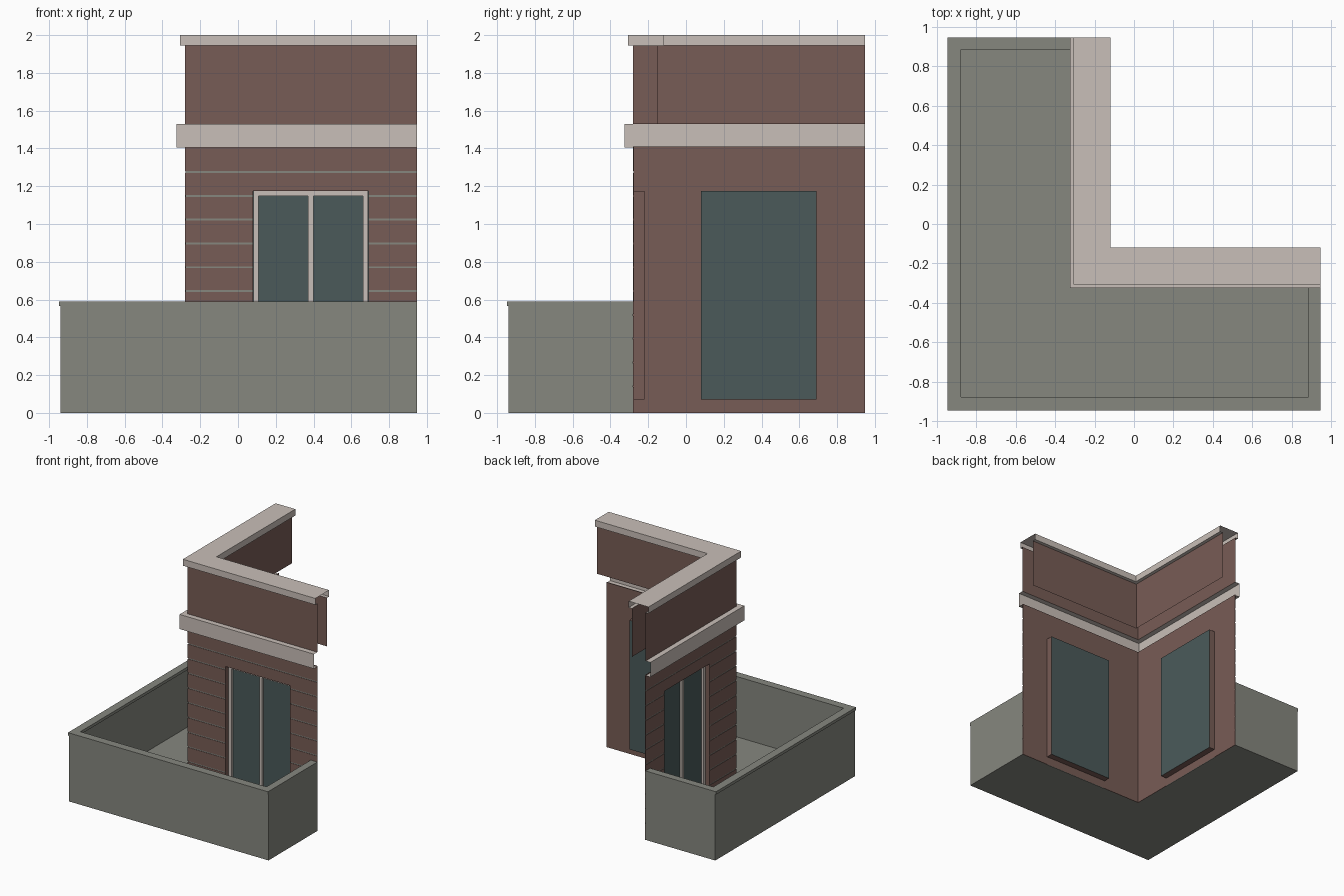
import bpy, bmesh

cube = bpy.data.objects.get("Cube")
if cube:
    bpy.data.objects.remove(cube)

END = 0.947                       # where both wings are cut off
WALL = -0.28                      # outer face of the house
WX0, WX1, WZ0, WZ1 = 0.08, 0.69, 0.07, 1.175   # window opening


def material(name, rgb):
    m = bpy.data.materials.new(name)
    m.use_nodes = True
    m.diffuse_color = (*rgb, 1)
    m.node_tree.nodes["Principled BSDF"].inputs["Base Color"].default_value = (*rgb, 1)
    return m


BRICK = material("red_brown_brick", (0.187, 0.107, 0.092))
CONCRETE = material("grey_concrete", (0.238, 0.242, 0.212))
STONE = material("pale_stone", (0.584, 0.521, 0.479))
GLASS = material("dark_glass", (0.069, 0.102, 0.102))


def finish(bm, name, mat):
    me = bpy.data.meshes.new(name)
    bm.to_mesh(me)
    bm.free()
    me.materials.append(mat)
    ob = bpy.data.objects.new(name, me)
    bpy.context.collection.objects.link(ob)
    return ob


def corner_sweep(name, mat, profile, closed=False):
    """Sweep an (offset, height) profile round the mitred corner."""
    bm = bmesh.new()
    rows = [[bm.verts.new(p) for p in ((END, d, z), (d, d, z), (d, END, z))]
            for d, z in profile]
    pairs = list(zip(rows, rows[1:]))
    if closed:
        pairs.append((rows[-1], rows[0]))
    for a, b in pairs:
        for i in range(2):
            bm.faces.new((a[i], b[i], b[i + 1], a[i + 1]))
    if closed:
        for i in (0, 2):
            bm.faces.new([r[i] for r in rows])
        bmesh.ops.recalc_face_normals(bm, faces=bm.faces)
    return finish(bm, name, mat)


def both_wings(bm, name, mat):
    """Make the front part and its twin across the diagonal."""
    twin = bm.copy()
    for v in twin.verts:
        v.co.x, v.co.y = v.co.y, v.co.x
    bmesh.ops.reverse_faces(twin, faces=twin.faces)
    finish(bm, "front_" + name, mat)
    finish(twin, "side_" + name, mat)


def quad(bm, *pts):
    bm.faces.new([bm.verts.new(p) for p in pts])


def box(bm, x0, x1, y0, y1, z0, z1):
    made = bmesh.ops.create_cube(bm, size=1)
    for v in made["verts"]:
        v.co = (x1 if v.co.x > 0 else x0, y1 if v.co.y > 0 else y0,
                z1 if v.co.z > 0 else z0)


def wall_sheet(name, mat, y):
    """Flat wall with the window opening left out."""
    bm = bmesh.new()
    xs, zs = (y, WX0, WX1, END), (0, WZ0, WZ1, 1.41)
    for i in range(3):
        for j in range(3):
            if (i, j) != (1, 1):
                quad(bm, (xs[i], y, zs[j]), (xs[i + 1], y, zs[j]),
                     (xs[i + 1], y, zs[j + 1]), (xs[i], y, zs[j + 1]))
    both_wings(bm, name, mat)


# Balcony: floor, parapet with lipped rim, and end walls
corner_sweep("balcony_floor", CONCRETE,
             [(-0.885, 0), (-0.885, 0.07), (WALL, 0.07), (WALL, 0)], True)
corner_sweep("balcony_parapet", CONCRETE,
             [(-0.94, 0), (-0.94, 0.565), (-0.947, 0.565), (-0.947, 0.59),
              (-0.878, 0.59), (-0.878, 0.565), (-0.885, 0.565), (-0.885, 0)], True)
bm = bmesh.new()
box(bm, 0.892, END, -0.885, WALL, 0, 0.565)
box(bm, 0.885, END, -0.878, WALL, 0.565, 0.59)
both_wings(bm, "balcony_end_wall", CONCRETE)

# Lower house wall: backing, joint layer and raised courses
wall_sheet("wall_backing", BRICK, WALL + 0.005)
wall_sheet("wall_joints", CONCRETE, WALL + 0.003)
bm = bmesh.new()
step, joint = 0.126, 0.005
tops = [1.41] + [1.275 - step * k - joint for k in range(10)]
bottoms = [1.275 - step * k + joint for k in range(10)] + [0]
for top, bottom in zip(tops, bottoms):
    if top > WZ1:                              # part above the window
        box(bm, WALL, END, WALL, WALL + 0.004, max(bottom, WZ1), top)
    if bottom < WZ1:                           # parts beside the window
        for x0, x1 in ((WALL, WX0), (WX1, END)):
            box(bm, x0, x1, WALL, WALL + 0.004, bottom, min(top, WZ1))
both_wings(bm, "brick_courses", BRICK)

# Window reveal, glass and frame
y0, y1 = WALL, -0.22
bm = bmesh.new()
for x, s in ((WX0, 1), (WX1, -1)):
    a, b = (y0, y1)[::s]
    quad(bm, (x, a, WZ0), (x, b, WZ0), (x, b, WZ1), (x, a, WZ1))
for z, s in ((WZ0, 1), (WZ1, -1)):
    a, b = (y0, y1)[::s]
    quad(bm, (WX0, a, z), (WX1, a, z), (WX1, b, z), (WX0, b, z))
both_wings(bm, "window_reveal", BRICK)

bm = bmesh.new()
quad(bm, (WX0, y1, WZ0), (WX1, y1, WZ0), (WX1, y1, WZ1), (WX0, y1, WZ1))
both_wings(bm, "window_glass", GLASS)

bm = bmesh.new()
gap, bar = 0.001, 0.027
middle = (WX0 + WX1) / 2
for x in (WX0 + gap, middle - bar / 2, WX1 - gap - bar):
    box(bm, x, x + bar, -0.243, y1 - gap, WZ0 + gap, WZ1 - gap)
for z in (WZ0 + gap, WZ1 - gap - bar):
    box(bm, WX0 + gap, WX1 - gap, -0.242, y1 - gap, z, z + bar)
both_wings(bm, "window_frame", STONE)

# Cornice band, open at the back
corner_sweep("cornice_band", STONE,
             [(WALL, 1.405), (-0.325, 1.405), (-0.325, 1.53), (WALL, 1.53)])

# Roof parapet: outer and inner skins under a hollow coping
corner_sweep("roof_parapet_outer", BRICK, [(WALL, 1.53), (WALL, 1.945)])
corner_sweep("roof_parapet_inner", BRICK, [(-0.15, 1.945), (-0.15, 1.53)])
corner_sweep("roof_coping", STONE,
             [(WALL, 1.945), (-0.307, 1.945), (-0.307, 2), (-0.12, 2),
              (-0.12, 1.945), (-0.15, 1.945)])
